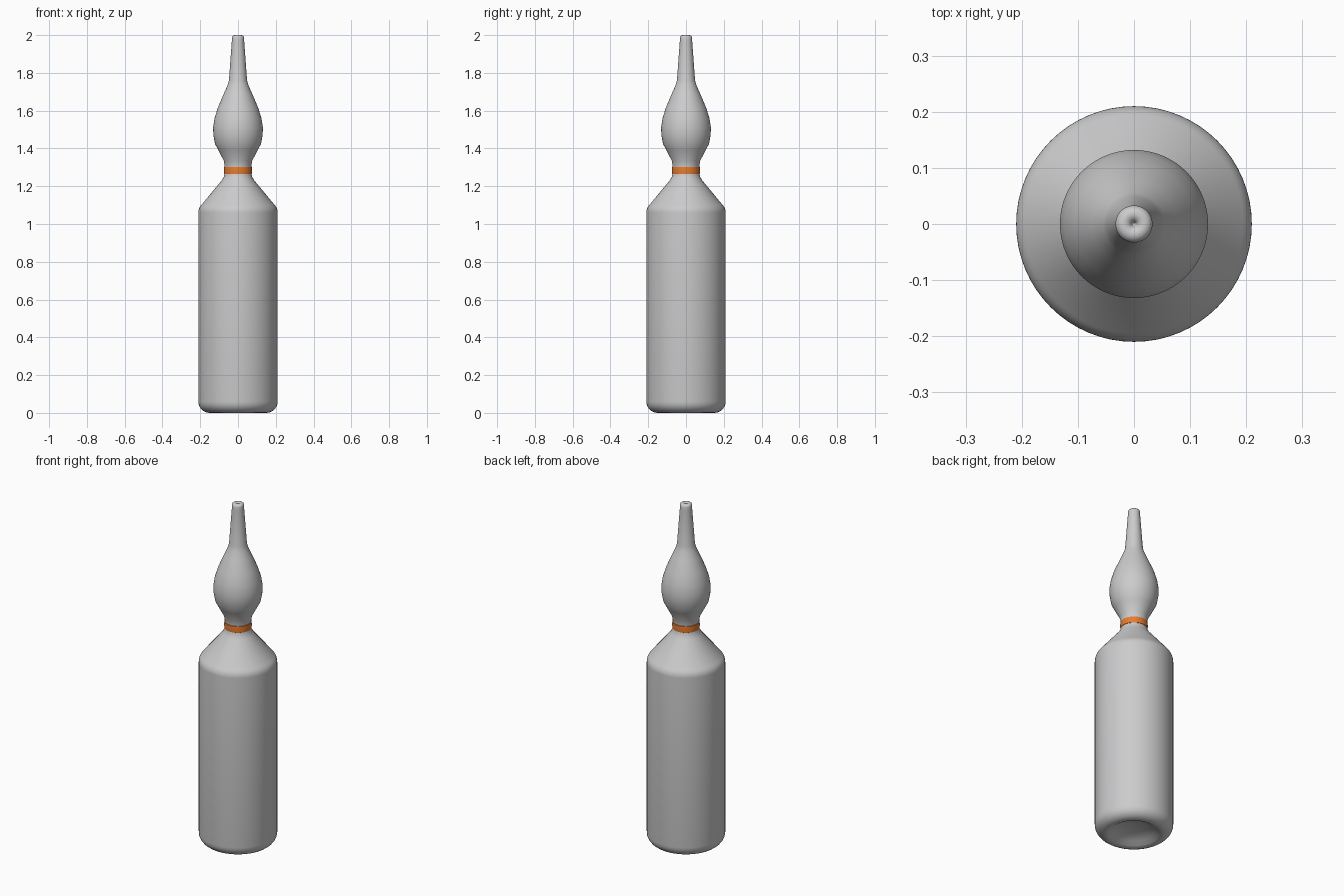
import bpy, math

cube = bpy.data.objects.get("Cube")
if cube:
    bpy.data.objects.remove(cube, do_unlink=True)

SIDES = 64


def material(name, colour, roughness):
    mat = bpy.data.materials.new(name)
    mat.use_nodes = True
    mat.diffuse_color = (*colour, 1)
    bsdf = mat.node_tree.nodes["Principled BSDF"]
    bsdf.inputs["Base Color"].default_value = (*colour, 1)
    bsdf.inputs["Roughness"].default_value = roughness
    return mat


def lathe(name, profile, mat, closed=False):
    """Spin a (radius, height) profile around z; radius 0 makes a pole."""
    verts, faces, rings = [], [], []
    for r, z in profile:
        start, count = len(verts), SIDES if r > 0 else 1
        for i in range(count):
            a = math.tau * i / SIDES
            verts.append((r * math.cos(a), r * math.sin(a), z))
        rings.append([start + i % count for i in range(SIDES)])
    pairs = list(zip(rings, rings[1:]))
    if closed:
        pairs.append((rings[-1], rings[0]))
    for low, high in pairs:
        for i in range(SIDES):
            j = (i + 1) % SIDES
            quad = [low[i], low[j], high[j], high[i]]
            faces.append(list(dict.fromkeys(quad)))
    mesh = bpy.data.meshes.new(name)
    mesh.from_pydata(verts, [], faces)
    mesh.materials.append(mat)
    obj = bpy.data.objects.new(name, mesh)
    bpy.context.collection.objects.link(obj)
    bpy.ops.object.select_all(action="DESELECT")
    obj.select_set(True)
    bpy.context.view_layer.objects.active = obj
    bpy.ops.object.shade_smooth_by_angle(angle=math.radians(50))
    return obj


def arc(r, z, size, start, end, steps=6):
    """Points of a rounded corner centred on (r, z), angles in degrees."""
    angles = [math.radians(start + (end - start) * i / steps) for i in range(steps + 1)]
    return [(r + size * math.cos(a), z + size * math.sin(a)) for a in angles]


glass = material("clear grey glass", (0.6, 0.6, 0.61), 0.3)
orange = material("orange band", (0.8, 0.2, 0.03), 0.5)

# Bottle: dished base, rounded heel, straight wall, shoulder and neck
base = [(0, 0.04), (0.06, 0.035), (0.11, 0.02), (0.135, 0.004)]
heel = arc(0.15, 0.06, 0.06, -90, 0)
shoulder = arc(0.15, 1.06, 0.06, 0, 42)
neck = [(0.085, 1.232), (0.075, 1.25), (0.07, 1.27), (0.07, 1.285)]
lathe("bottle_body", base + heel + shoulder + neck, glass)

# Bulb and tapering tip with a small dimple at the end
bulb = [(0.07, 1.285), (0.07, 1.3), (0.075, 1.335), (0.104, 1.39), (0.122, 1.425),
        (0.13, 1.47), (0.132, 1.51), (0.124, 1.56), (0.107, 1.615), (0.075, 1.69),
        (0.055, 1.735), (0.048, 1.76)]
tip = [(0.033, 1.965)] + arc(0.018, 1.985, 0.015, 0, 180) + [(0, 1.98)]
lathe("bulb_tip", bulb + tip, glass)

# Coloured band around the neck
band = [(0.068, 1.262), (0.073, 1.265), (0.074, 1.283), (0.073, 1.301), (0.068, 1.304)]
lathe("neck_band", band, orange, closed=True)
